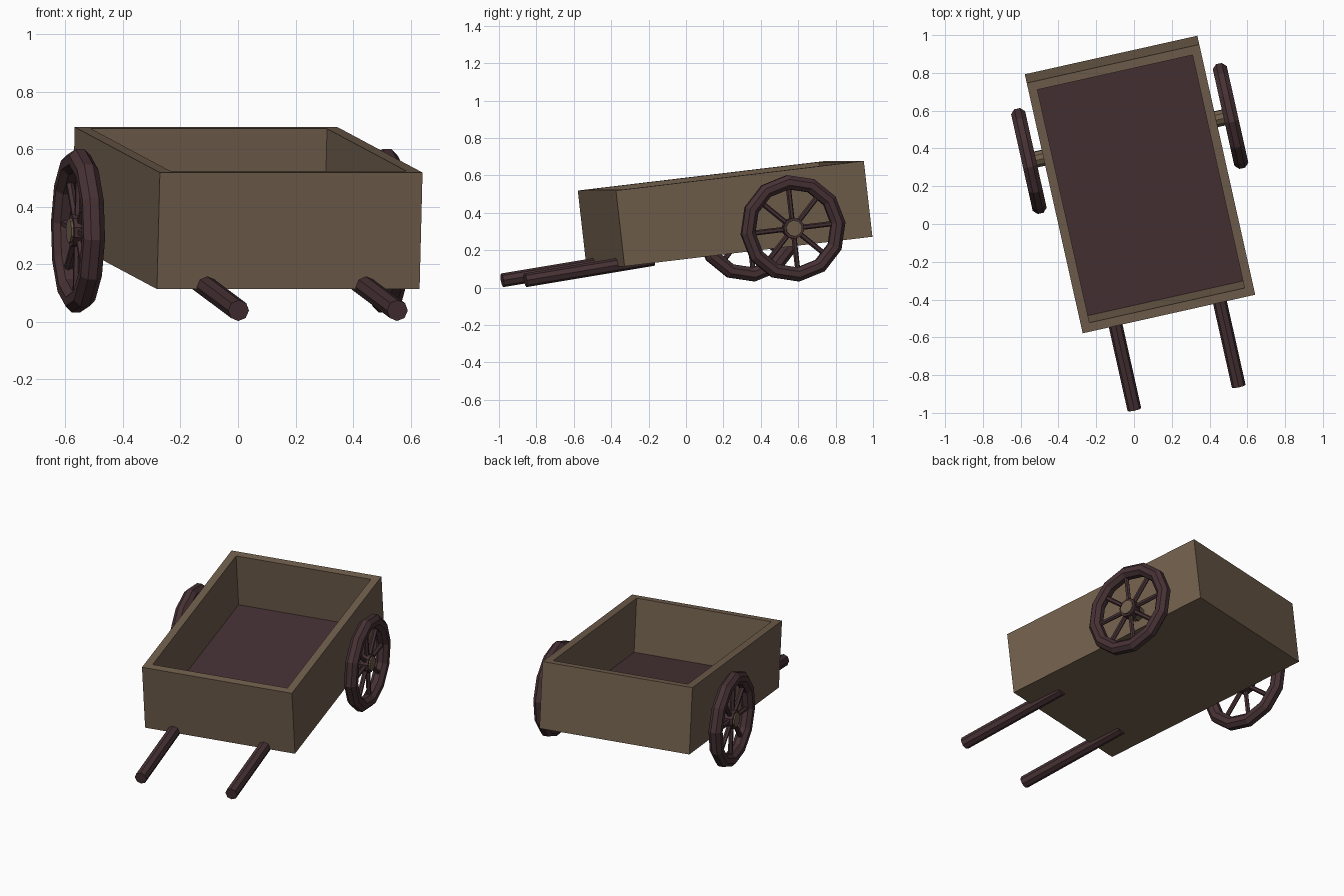
import bpy, bmesh
from math import radians, pi
from mathutils import Matrix, Vector

if "Cube" in bpy.data.objects:
    bpy.data.objects.remove(bpy.data.objects["Cube"])


def material(name, rgb):
    m = bpy.data.materials.new(name)
    m.diffuse_color = (*rgb, 1)
    m.use_nodes = True
    m.node_tree.nodes["Principled BSDF"].inputs["Base Color"].default_value = m.diffuse_color
    return m


PALE = material("pale_wood", (0.165, 0.115, 0.073))
DARK = material("dark_wood", (0.062, 0.031, 0.035))

# The whole cart is turned about z and tipped forward onto its handles
CART = (Matrix.Translation((0.037, 0.186, 0.598))
        @ Matrix.Rotation(radians(12.6), 4, 'Z')
        @ Matrix.Rotation(radians(6.65), 4, 'X'))


def finish(name, bm, *mats):
    bmesh.ops.recalc_face_normals(bm, faces=bm.faces)
    mesh = bpy.data.meshes.new(name)
    bm.to_mesh(mesh)
    bm.free()
    for m in mats:
        mesh.materials.append(m)
    obj = bpy.data.objects.new(name, mesh)
    obj.matrix_world = CART
    bpy.context.collection.objects.link(obj)
    return obj


def rod(bm, a, b, radius, sides):
    """Add a capped straight rod from a to b."""
    a, b = Vector(a), Vector(b)
    d = b - a
    mat = Matrix.Translation((a + b) / 2) @ d.to_track_quat('Z', 'Y').to_matrix().to_4x4()
    bmesh.ops.create_cone(bm, cap_ends=True, segments=sides, radius1=radius,
                          radius2=radius, depth=d.length, matrix=mat)


def ring(bm, center, major, minor, sides, minor_sides):
    """Add a faceted torus around the x axis by spinning a small circle."""
    c = Vector(center)
    mat = (Matrix.Translation(c + Vector((0, major, 0)))
           @ Matrix.Rotation(pi / minor_sides, 4, 'Z'))
    geom = bmesh.ops.create_circle(bm, segments=minor_sides, radius=minor, matrix=mat)
    edges = list({e for v in geom['verts'] for e in v.link_edges})
    bmesh.ops.spin(bm, geom=geom['verts'] + edges, cent=c, axis=(1, 0, 0),
                   angle=2 * pi, steps=sides, use_merge=True)
    bmesh.ops.remove_doubles(bm, verts=bm.verts, dist=0.0005)


# Box body: inset the top and sink it to form walls and floor
WIDTH, LENGTH, HEIGHT, WALL, DEPTH = 0.936, 1.367, 0.408, 0.067, 0.33
bm = bmesh.new()
bmesh.ops.create_cube(bm, size=1, matrix=Matrix.Translation((0, 0, -HEIGHT / 2))
                      @ Matrix.Diagonal((WIDTH, LENGTH, HEIGHT, 1)))
top = max(bm.faces, key=lambda f: f.calc_center_median().z)
bmesh.ops.inset_region(bm, faces=[top], thickness=WALL)
floor = bmesh.ops.extrude_discrete_faces(bm, faces=[top])['faces'][0]
bmesh.ops.translate(bm, verts=floor.verts, vec=(0, 0, -DEPTH))
floor.material_index = 1
finish("cart_box", bm, PALE, DARK)

# Wheels, axle stubs and handles on both sides
for side, sx in (("left", -1), ("right", 1)):
    hub = Vector((sx * 0.547, 0.239, -0.311))

    bm = bmesh.new()
    ring(bm, hub, 0.248, 0.041, 12, 8)
    finish(side + "_wheel_rim", bm, DARK)

    bm = bmesh.new()
    for i in range(8):
        arm = Matrix.Rotation(i * pi / 4, 3, 'X') @ Vector((0, 1, 0))
        rod(bm, hub + arm * 0.03, hub + arm * 0.23, 0.014, 6)
    finish(side + "_wheel_spokes", bm, DARK)

    bm = bmesh.new()
    rod(bm, hub - Vector((0.025, 0, 0)), hub + Vector((0.025, 0, 0)), 0.057, 10)
    finish(side + "_wheel_hub", bm, DARK)

    bm = bmesh.new()
    rod(bm, (sx * 0.44, hub.y, hub.z), (sx * 0.58, hub.y, hub.z), 0.044, 10)
    finish(side + "_axle", bm, PALE)

    bm = bmesh.new()
    rod(bm, (sx * 0.283 - 0.006, -1.19, -0.424), (sx * 0.283 - 0.006, -0.48, -0.392),
        0.037, 8)
    finish(side + "_handle", bm, DARK)
